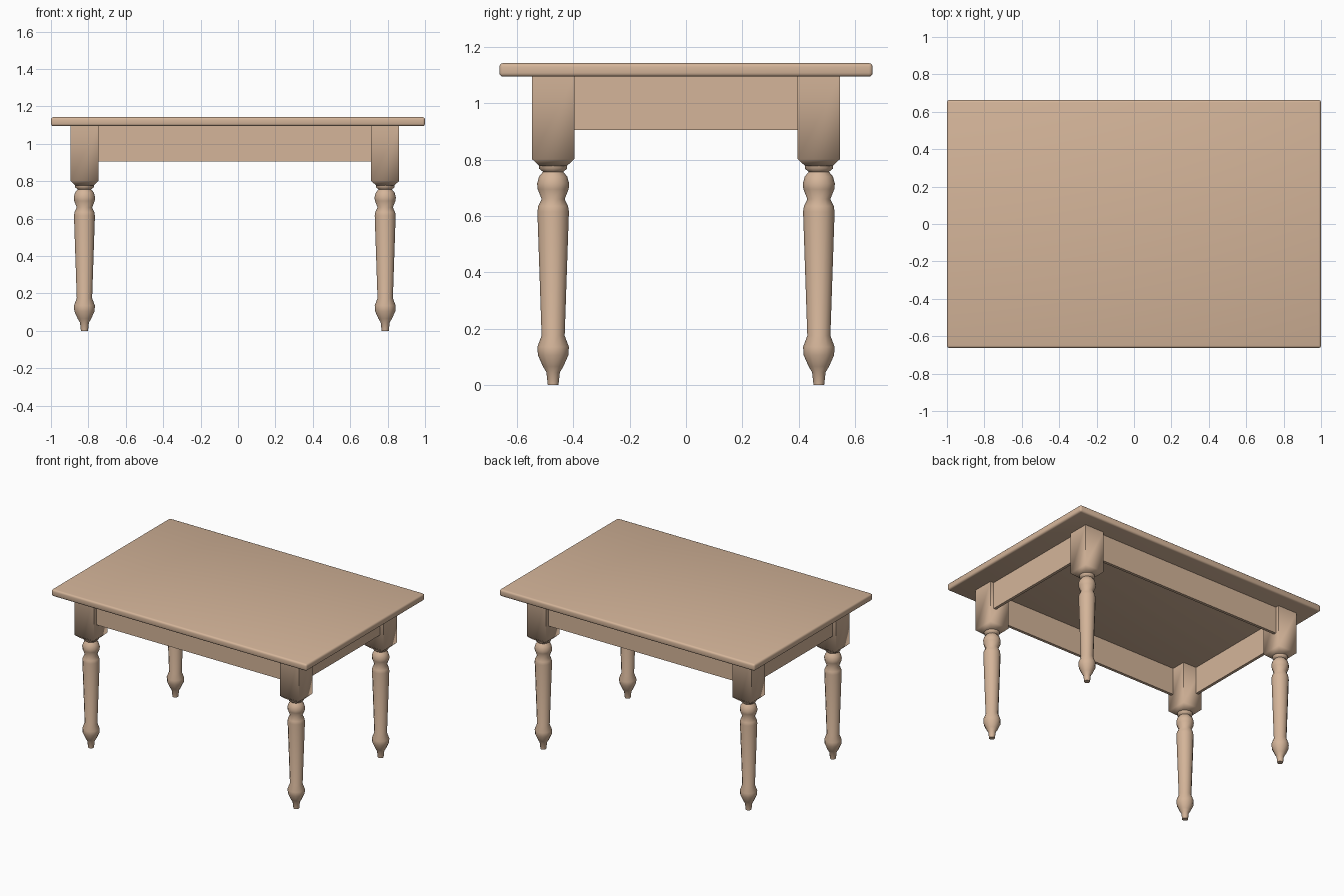
import bpy, bmesh, math

old = bpy.data.objects.get("Cube")
if old:
    bpy.data.objects.remove(old, do_unlink=True)

# Single wood colour
WOOD = (0.66, 0.46, 0.32, 1.0)
wood = bpy.data.materials.new("light wood")
wood.use_nodes = True
wood.diffuse_color = WOOD
bsdf = wood.node_tree.nodes["Principled BSDF"]
bsdf.inputs["Base Color"].default_value = WOOD
bsdf.inputs["Roughness"].default_value = 0.7


def finish(name, bm, location, angle):
    """Turn a bmesh into a smooth-shaded wooden object."""
    bmesh.ops.recalc_face_normals(bm, faces=bm.faces)
    mesh = bpy.data.meshes.new(name)
    bm.to_mesh(mesh)
    bm.free()
    mesh.materials.append(wood)
    obj = bpy.data.objects.new(name, mesh)
    bpy.context.collection.objects.link(obj)
    obj.location = location
    bpy.ops.object.select_all(action='DESELECT')
    obj.select_set(True)
    bpy.context.view_layer.objects.active = obj
    bpy.ops.object.shade_smooth_by_angle(angle=math.radians(angle))
    return obj


def box(name, low, high, bevel=0.0):
    bm = bmesh.new()
    bmesh.ops.create_cube(bm, size=1)
    size = [b - a for a, b in zip(low, high)]
    bmesh.ops.scale(bm, vec=size, verts=bm.verts)
    if bevel:
        bmesh.ops.bevel(bm, geom=bm.edges[:], offset=bevel, segments=3,
                        profile=0.5, affect='EDGES')
    centre = [(a + b) / 2 for a, b in zip(low, high)]
    return finish(name, bm, centre, 40)


def loft(name, profile, sides, location, turn, angle):
    """Stack regular rings given as (radius, height) and cap both ends."""
    bm = bmesh.new()
    rings = []
    for r, z in profile:
        angles = [turn + math.tau * i / sides for i in range(sides)]
        rings.append([bm.verts.new((r * math.cos(a), r * math.sin(a), z)) for a in angles])
    for lower, upper in zip(rings, rings[1:]):
        for i in range(sides):
            j = (i + 1) % sides
            bm.faces.new((lower[i], lower[j], upper[j], upper[i]))
    bm.faces.new(rings[0])
    bm.faces.new(rings[-1])
    return finish(name, bm, location, angle)


LEFT, RIGHT, DEPTH = 0.787, -0.821, 0.472   # leg centres
HALF = 0.075                                # half width of leg block
FACE, THICK = 0.048, 0.02                   # apron face offset, thickness
LOW, TOP = 0.905, 1.097                     # apron bottom, underside of top

# Table top with rounded edges
box("table_top", (-1, -0.663, 1.095), (1, 0.663, 1.143), 0.013)

# Turned legs with square blocks
turned = [(0.019, 0), (0.024, 0.045), (0.036, 0.065), (0.054, 0.105),
          (0.056, 0.135), (0.041, 0.175), (0.056, 0.615), (0.053, 0.635),
          (0.041, 0.66), (0.055, 0.695), (0.057, 0.715), (0.05, 0.74),
          (0.036, 0.757), (0.05, 0.768), (0.05, 0.785)]
diagonal = math.sqrt(2)
block = [(0.048 * diagonal, 0.777), (HALF * diagonal, 0.802), (HALF * diagonal, TOP)]
for x, side in ((LEFT, "left"), (RIGHT, "right")):
    for y, end in ((-DEPTH, "front"), (DEPTH, "back")):
        loft(f"{end}_{side}_turned_leg", turned, 12, (x, y, 0), 0, 60)
        loft(f"{end}_{side}_leg_block", block, 4, (x, y, 0), math.pi / 4, 60)

# Long aprons at front and back
for s, end in ((-1, "front"), (1, "back")):
    faces = sorted((s * (DEPTH + FACE), s * (DEPTH + FACE - THICK)))
    box(f"{end}_apron", (RIGHT + HALF - 0.01, faces[0], LOW),
        (LEFT - HALF + 0.01, faces[1], TOP))

# Short aprons at the sides
for x, s, side in ((LEFT, 1, "left"), (RIGHT, -1, "right")):
    faces = sorted((x + s * FACE, x + s * (FACE - THICK)))
    box(f"{side}_apron", (faces[0], -DEPTH + HALF - 0.01, LOW),
        (faces[1], DEPTH - HALF + 0.01, TOP))
